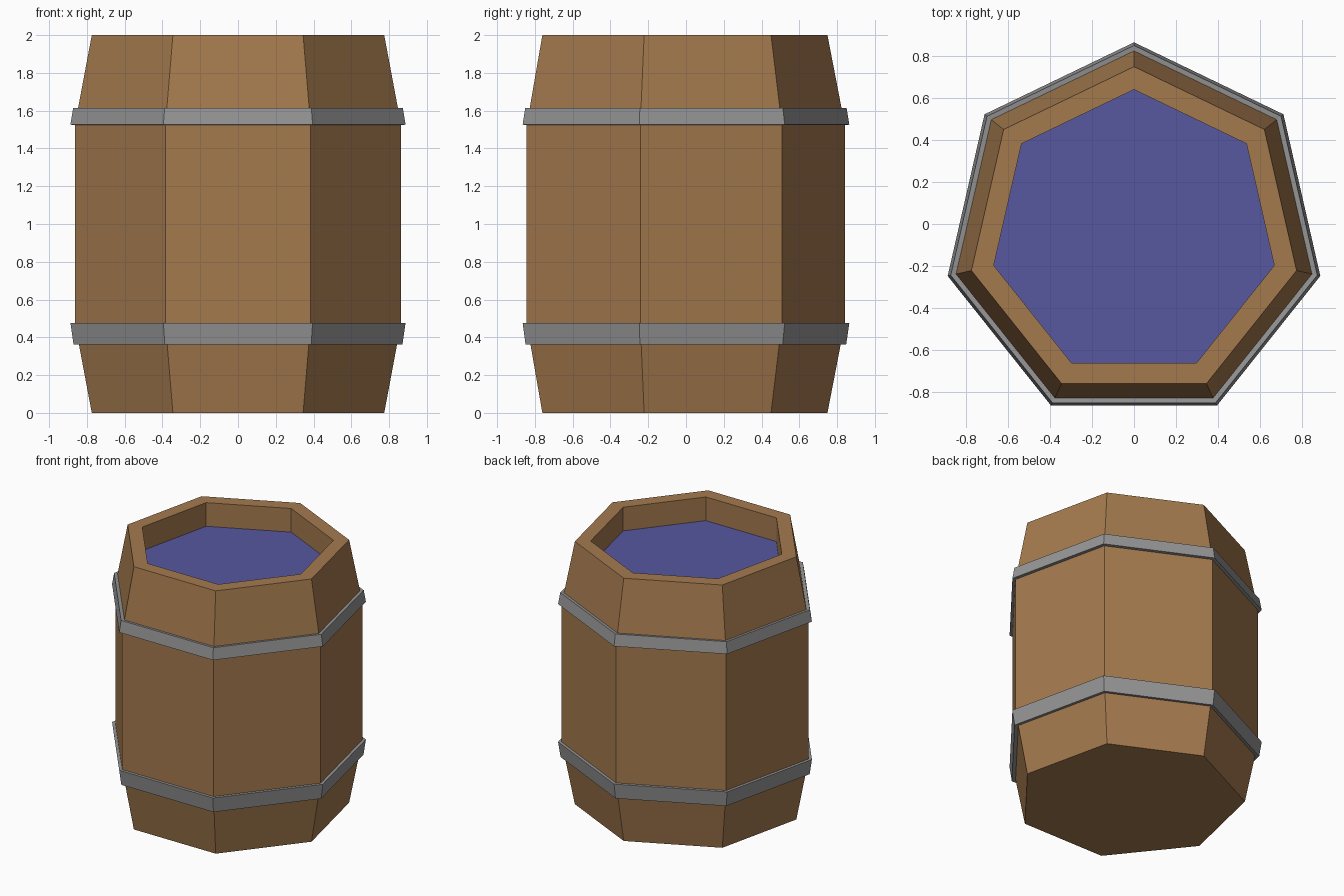
import bpy
import bmesh
from math import cos, sin, pi

SIDES = 7
Y_SHIFT = -0.045  # centres the odd-sided outline on y = 0

old = bpy.data.objects.get("Cube")
if old:
    bpy.data.objects.remove(old, do_unlink=True)


def make_material(name, rgb):
    mat = bpy.data.materials.new(name)
    mat.use_nodes = True
    mat.diffuse_color = (*rgb, 1)
    mat.node_tree.nodes["Principled BSDF"].inputs["Base Color"].default_value = (*rgb, 1)
    return mat


def ring(bm, radius, z):
    """Seven-sided ring of vertices with one corner at the back."""
    angles = [pi / 2 + 2 * pi * i / SIDES for i in range(SIDES)]
    return [bm.verts.new((radius * cos(a), radius * sin(a) + Y_SHIFT, z)) for a in angles]


def lathe(name, profile, mat, closed=False, floor=False):
    """Sweep a (radius, z) profile round the barrel axis."""
    bm = bmesh.new()
    rings = [ring(bm, r, z) for r, z in profile]
    pairs = list(zip(rings, rings[1:]))
    if closed:
        pairs.append((rings[-1], rings[0]))
    for low, high in pairs:
        for i in range(SIDES):
            j = (i + 1) % SIDES
            bm.faces.new((low[i], low[j], high[j], high[i]))
    if floor:
        bm.faces.new(rings[0][::-1])
    if len(rings) == 1:
        bm.faces.new(rings[0])
    mesh = bpy.data.meshes.new(name)
    bm.to_mesh(mesh)
    bm.free()
    mesh.materials.append(mat)
    obj = bpy.data.objects.new(name, mesh)
    bpy.context.collection.objects.link(obj)
    return obj


wood = make_material("brown wood", (0.37, 0.193, 0.076))
metal = make_material("grey metal", (0.30, 0.30, 0.30))
water = make_material("blue water", (0.095, 0.095, 0.35))

# Barrel: floor, outer wall with straight middle, flat rim, inner wall
lathe("barrel_body",
      [(0.794, 0), (0.886, 0.477), (0.886, 1.523), (0.794, 2),
       (0.685, 2), (0.685, 1.82)], wood, floor=True)

# Liquid surface below the rim
lathe("water_surface", [(0.685, 1.82)], water)

# Hoops follow the slope of the staves
lathe("lower_hoop",
      [(0.893, 0.362), (0.91, 0.477), (0.88, 0.477), (0.86, 0.366)],
      metal, closed=True)
lathe("upper_hoop",
      [(0.91, 1.526), (0.895, 1.614), (0.86, 1.610), (0.88, 1.523)],
      metal, closed=True)
